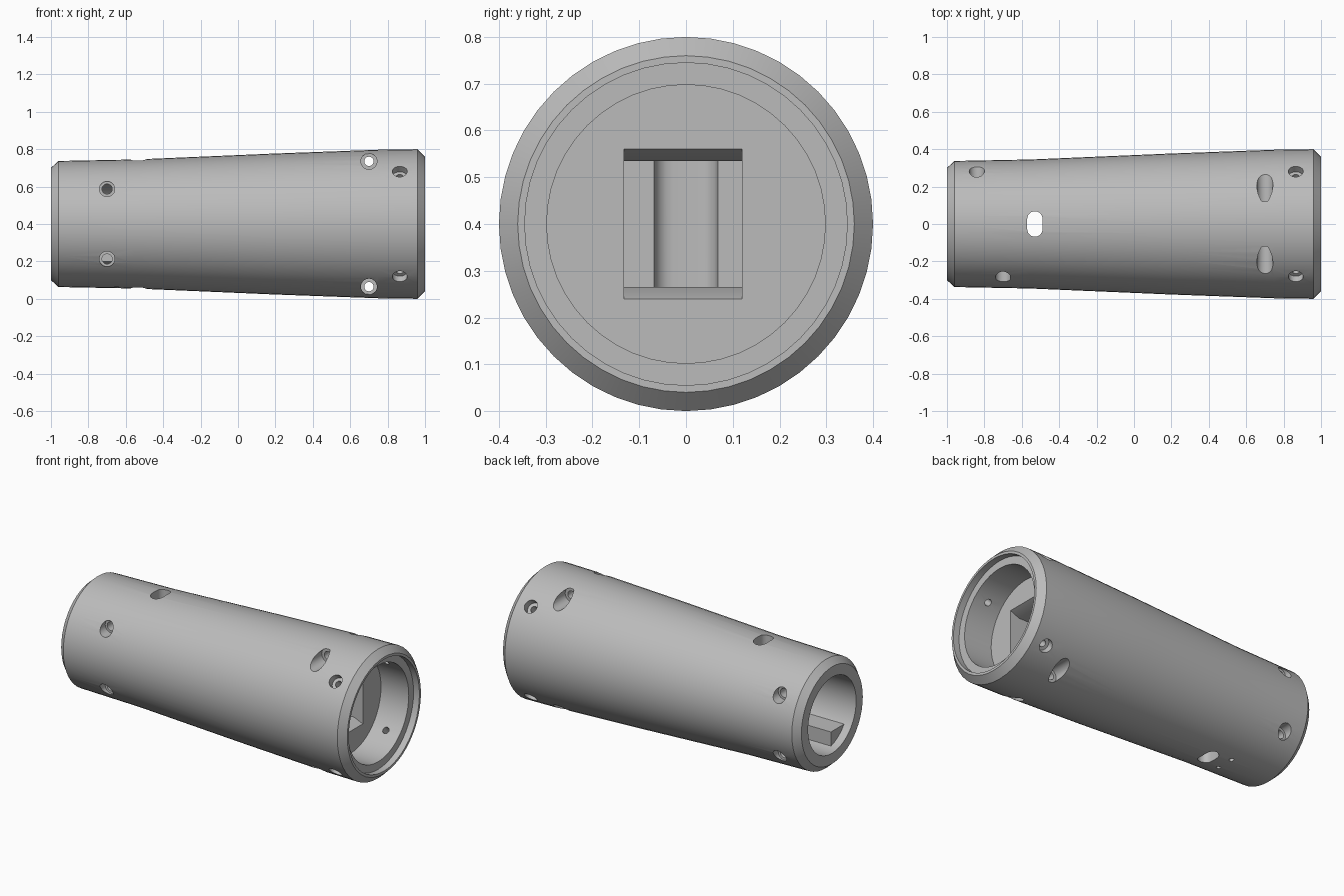
import bpy, bmesh, math
from mathutils import Vector

if "Cube" in bpy.data.objects:
    bpy.data.objects.remove(bpy.data.objects["Cube"], do_unlink=True)

MID = 0.4   # height of the tube axis
SEG = 48

grey = bpy.data.materials.new("plain grey")
grey.use_nodes = True
grey.diffuse_color = (0.5, 0.5, 0.5, 1)
grey.node_tree.nodes["Principled BSDF"].inputs["Base Color"].default_value = (0.5, 0.5, 0.5, 1)


def finish(name, bm):
    bmesh.ops.recalc_face_normals(bm, faces=bm.faces)
    mesh = bpy.data.meshes.new(name)
    bm.to_mesh(mesh)
    bm.free()
    mesh.materials.append(grey)
    obj = bpy.data.objects.new(name, mesh)
    bpy.context.collection.objects.link(obj)
    return obj


def lathe(name, profile):
    """Revolve (x, radius) points around the tube axis; both ends lie on the axis."""
    bm = bmesh.new()
    rings = []
    for x, r in profile:
        if r == 0:
            rings.append([bm.verts.new((x, 0, MID))] * SEG)
        else:
            rings.append([bm.verts.new((x, r * math.sin(math.tau * i / SEG),
                                        MID + r * math.cos(math.tau * i / SEG)))
                          for i in range(SEG)])
    for a, b in zip(rings, rings[1:]):
        for i in range(SEG):
            j = (i + 1) % SEG
            bm.faces.new(list(dict.fromkeys((a[i], a[j], b[j], b[i]))))
    return finish(name, bm)


def prism(name, outline, direction):
    """Extrude a closed outline of 3D points along a direction."""
    bm = bmesh.new()
    face = bm.faces.new([bm.verts.new(p) for p in outline])
    top = bmesh.ops.extrude_face_region(bm, geom=[face])
    verts = [g for g in top["geom"] if isinstance(g, bmesh.types.BMVert)]
    bmesh.ops.translate(bm, verts=verts, vec=direction)
    return finish(name, bm)


cutters = []


def drill(start, end, radius):
    """Round cutter running between two points."""
    start, end = Vector(start), Vector(end)
    turn = (end - start).to_track_quat('Z', 'Y')
    ring = [start + turn @ Vector((radius * math.cos(math.tau * i / 24),
                                   radius * math.sin(math.tau * i / 24), 0)) for i in range(24)]
    cutters.append(prism("drill_cutter", ring, end - start))


# Tapered tube with a deep stepped socket at the wide end and a bore at the narrow end
body = lathe("tapered_body", [
    (-0.6, 0), (-0.6, 0.235), (-1, 0.235), (-1, 0.3), (-0.96, 0.337), (-0.55, 0.345),
    (0.2, 0.377), (0.75, 0.397), (0.96, 0.4), (1, 0.36), (1, 0.345), (0.96, 0.345),
    (0.96, 0.298), (0.77, 0.298), (0.77, 0)])

# Rectangular cavity with flared upper and lower lips
cavity = [(-0.53, 0.265), (0.71, 0.265), (0.78, 0.235), (0.78, 0.565), (0.71, 0.535), (-0.53, 0.535)]
cutters.append(prism("cavity_cutter", [(x, -0.133, z) for x, z in cavity], (0, 0.253, 0)))

# Vertical rounded slot passing through top and bottom
slot = []
for i in range(26):
    side = 1 if i < 13 else -1
    angle = math.pi * (i % 13) / 12 + (0 if side > 0 else math.pi)
    slot.append((-0.53 + 0.041 * math.cos(angle), side * 0.027 + 0.041 * math.sin(angle), -0.1))
cutters.append(prism("slot_cutter", slot, (0, 0, 1)))

for s in (1, -1):
    # Crosswise bolt holes near the wide end
    z = MID + s * 0.335
    drill((0.7, -0.5, z), (0.7, 0.5, z), 0.025)
    for side in (1, -1):
        drill((0.7, side * 0.12, z), (0.7, side * 0.5, z), 0.043)
        # Radial screw holes into the socket
        d = Vector((0, side, s)).normalized()
        c = Vector((0.865, 0, MID))
        drill(c + d * 0.355, c + d * 0.5, 0.04)
        drill(c + d * 0.22, c + d * 0.37, 0.02)
    # Staggered screw holes near the narrow end
    z = MID + s * 0.187
    for x, side in ((-0.7, -1), (-0.84, 1)):
        drill((x, side * 0.24, z), (x, side * 0.5, z), 0.041)
        drill((x, side * 0.1, z), (x, side * 0.25, z), 0.027)
    # Pin holes underneath
    drill((-0.65, s * 0.055, -0.05), (-0.65, s * 0.055, 0.2), 0.013)

for cutter in cutters:
    cutter.hide_render = True
    mod = body.modifiers.new("cut", 'BOOLEAN')
    mod.operation = 'DIFFERENCE'
    mod.solver = 'EXACT'
    mod.object = cutter

# Bake the cuts and drop the cutters
depsgraph = bpy.context.evaluated_depsgraph_get()
body_mesh = bpy.data.meshes.new_from_object(body.evaluated_get(depsgraph))
body.modifiers.clear()
body.data = body_mesh
body_mesh.materials.clear()
body_mesh.materials.append(grey)
for cutter in cutters:
    bpy.data.objects.remove(cutter, do_unlink=True)

# Mounting block inside the narrow bore
block = [(-0.06, 0.26), (-0.06, 0.15), (-0.22, 0.2), (-0.22, 0.26)]
prism("bore_block", [(-0.95, y, z) for y, z in block], (0.36, 0, 0))

bpy.ops.object.select_all(action='DESELECT')
body.select_set(True)
bpy.context.view_layer.objects.active = body
bpy.ops.object.shade_smooth_by_angle(angle=math.radians(25))
